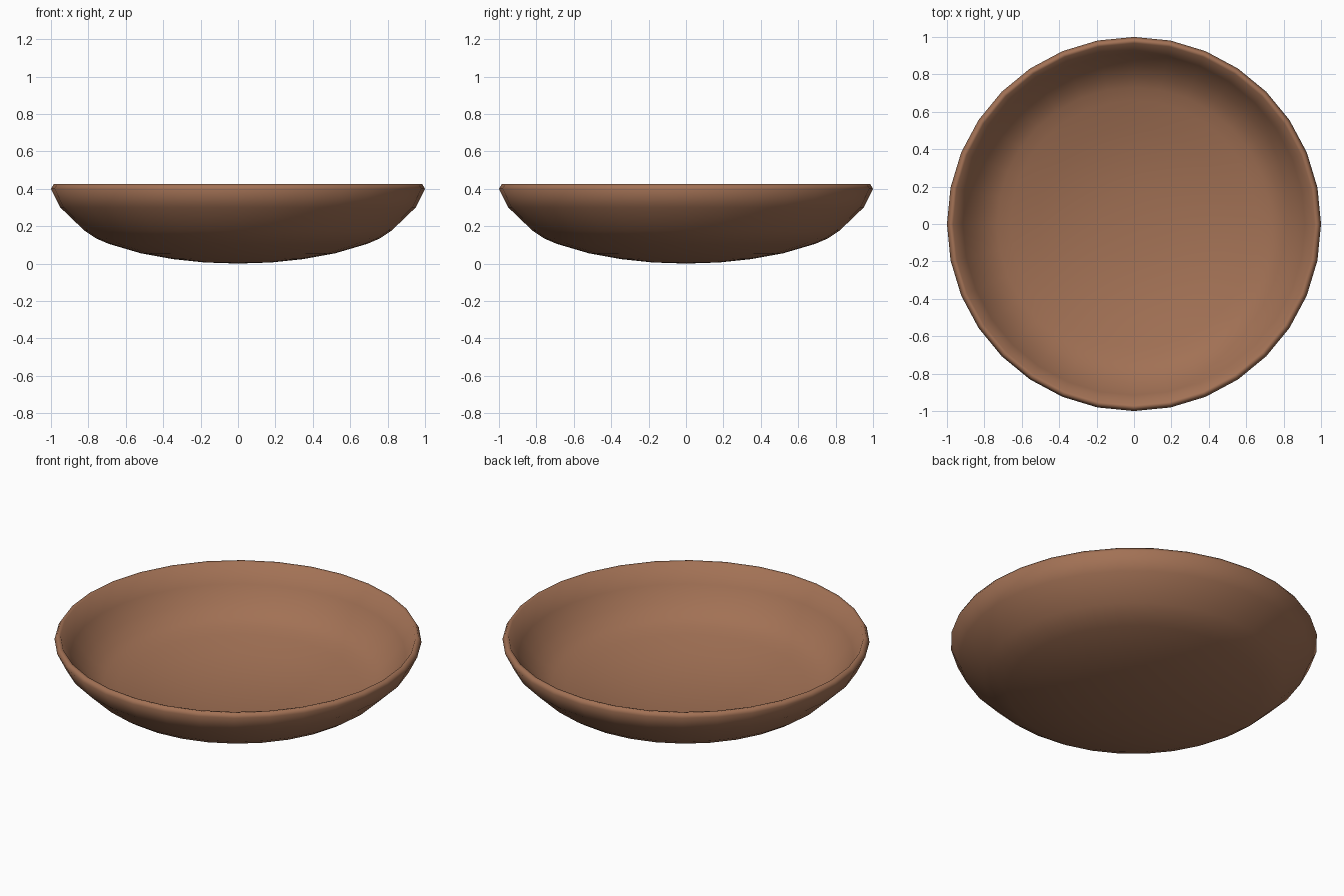
import bpy, bmesh, math

if "Cube" in bpy.data.objects:
    bpy.data.objects.remove(bpy.data.objects["Cube"])

SEGMENTS = 32

# (radius, height): outside from base centre, over the rim, to inside centre
PROFILE = [
    (0.0, 0.0), (0.18, 0.006), (0.35, 0.024), (0.52, 0.055), (0.69, 0.105),
    (0.76, 0.135), (0.82, 0.175), (0.95, 0.30), (1.0, 0.40),
    (0.985, 0.425), (0.967, 0.422),
    (0.915, 0.315), (0.85, 0.235), (0.79, 0.18), (0.73, 0.15), (0.66, 0.13),
    (0.51, 0.09), (0.35, 0.06), (0.18, 0.042), (0.0, 0.038),
]


def lathe(name, profile, segments):
    """Revolve a profile about z, with single vertices at the poles."""
    bm = bmesh.new()
    rings = []
    for r, z in profile:
        n = segments if r > 0 else 1
        rings.append([bm.verts.new((r * math.cos(2 * math.pi * i / segments),
                                    r * math.sin(2 * math.pi * i / segments), z))
                      for i in range(n)])
    for a, b in zip(rings, rings[1:]):
        for i in range(segments):
            j = (i + 1) % segments
            quad = [a[i % len(a)], a[j % len(a)], b[j % len(b)], b[i % len(b)]]
            bm.faces.new(list(dict.fromkeys(quad)))
    bmesh.ops.recalc_face_normals(bm, faces=bm.faces)
    for f in bm.faces:
        f.smooth = True
    mesh = bpy.data.meshes.new(name)
    bm.to_mesh(mesh)
    bm.free()
    obj = bpy.data.objects.new(name, mesh)
    bpy.context.collection.objects.link(obj)
    return obj


# Shallow clay bowl with a rounded rim
bowl = lathe("bowl", PROFILE, SEGMENTS)
clay = bpy.data.materials.new("brown_clay")
clay.diffuse_color = (0.36, 0.165, 0.09, 1.0)
clay.use_nodes = True
clay.node_tree.nodes["Principled BSDF"].inputs["Base Color"].default_value = clay.diffuse_color
bowl.data.materials.append(clay)
